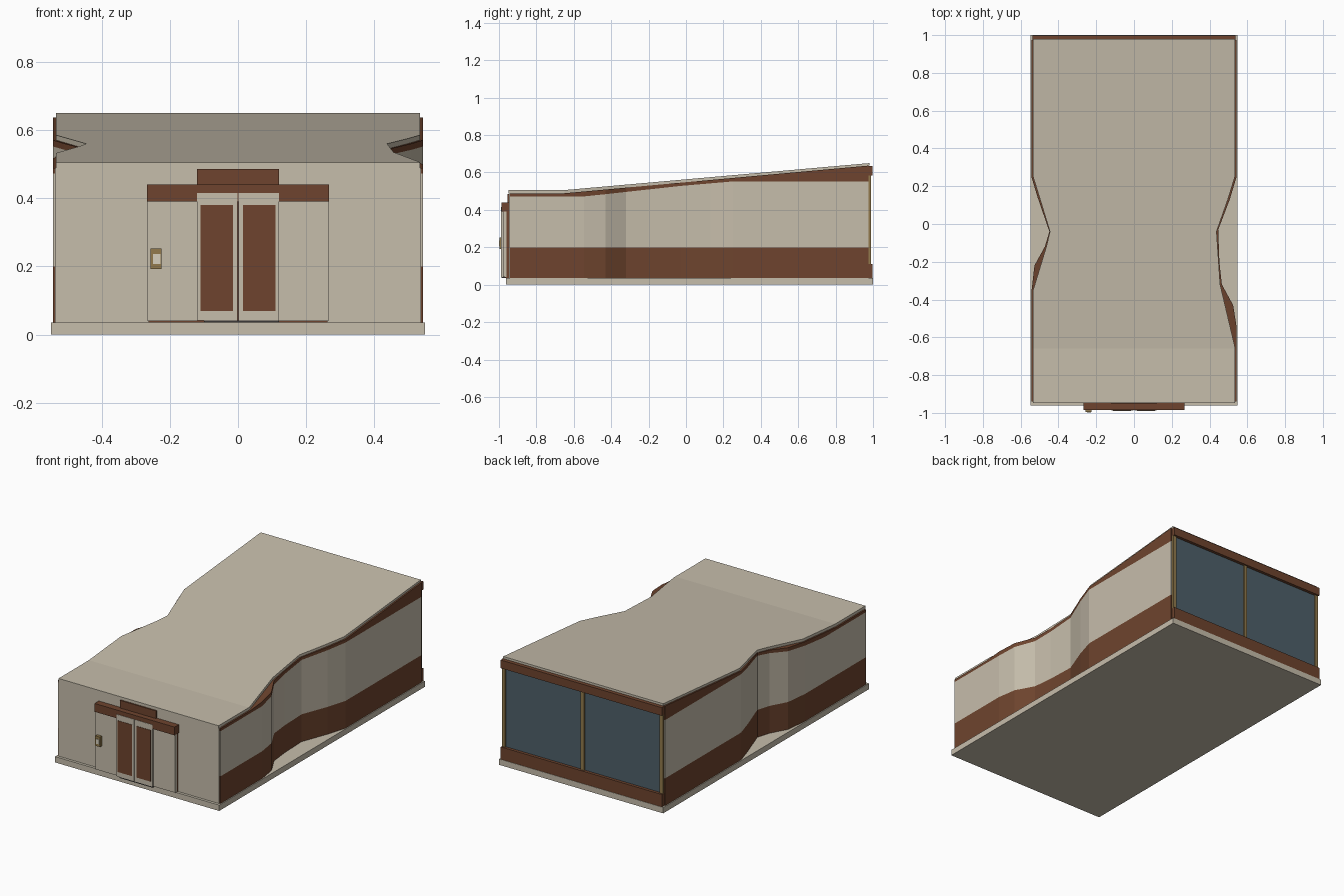
import bpy
import bmesh

if "Cube" in bpy.data.objects:
    bpy.data.objects.remove(bpy.data.objects["Cube"], do_unlink=True)


def material(name, rgb):
    lin = [((c / 255 + 0.055) / 1.055) ** 2.4 for c in rgb] + [1]
    m = bpy.data.materials.new(name)
    m.use_nodes = True
    m.diffuse_color = lin
    bsdf = next(n for n in m.node_tree.nodes if n.type == "BSDF_PRINCIPLED")
    bsdf.inputs["Base Color"].default_value = lin
    bsdf.inputs["Roughness"].default_value = 0.8
    return m


BEIGE = material("beige plaster", (198, 189, 171))
BROWN = material("brown cladding", (110, 68, 46))
GLASS = material("blue grey glass", (78, 96, 106))
TAN = material("tan metal", (146, 122, 76))
CREAM = material("cream screen", (215, 208, 190))
DARK = material("dark track", (60, 58, 56))


def finish(name, bm, mat):
    bmesh.ops.recalc_face_normals(bm, faces=bm.faces)
    mesh = bpy.data.meshes.new(name)
    bm.to_mesh(mesh)
    bm.free()
    mesh.materials.append(mat)
    ob = bpy.data.objects.new(name, mesh)
    bpy.context.collection.objects.link(ob)
    return ob


def box(name, x, y, z, mat):
    bm = bmesh.new()
    bmesh.ops.create_cube(bm, size=1)
    for v in bm.verts:
        v.co = [(a + b) / 2 + c * (b - a) for c, (a, b) in zip(v.co, (x, y, z))]
    return finish(name, bm, mat)


def along(points, y):
    """Linear interpolation of (y, value) points."""
    if y <= points[0][0]:
        return points[0][1]
    for (y0, a), (y1, b) in zip(points, points[1:]):
        if y <= y1:
            return a + (b - a) * (y - y0) / (y1 - y0)
    return points[-1][1]


def loft(name, left, right, low, high, y0, y1, mat):
    """Solid swept front to back whose sides, bottom and top vary with y."""
    ys = {y for pts in (left, right, low, high) for y, _ in pts if y0 < y < y1}
    bm = bmesh.new()
    rings = []
    for y in sorted(ys | {y0, y1}):
        a, b = along(right, y), along(left, y)
        lo, hi = along(low, y), along(high, y)
        rings.append([bm.verts.new(p) for p in
                      ((a, y, lo), (b, y, lo), (b, y, hi), (a, y, hi))])
    for r, s in zip(rings, rings[1:]):
        for i in range(4):
            j = (i + 1) % 4
            bm.faces.new((r[i], r[j], s[j], s[i]))
    bm.faces.new(rings[0])
    bm.faces.new(rings[-1])
    return finish(name, bm, mat)


# Pinched side outlines as (y, x)
wall_left = [(-.545, .543), (-.43, .525), (-.32, .465), (-.2, .452),
             (-.03, .446), (.13, .507), (.25, .543)]
wall_right = [(-.36, -.543), (-.22, -.527), (-.12, -.472), (-.04, -.448),
              (.14, -.51), (.25, -.543)]
roof_left = [(-.65, .534), (-.32, .456), (-.04, .437), (.13, .497), (.25, .534)]
roof_right = [(-.35, -.534), (-.12, -.464), (-.04, -.445), (.14, -.5), (.25, -.534)]

# Heights as (y, z)
plinth_top = [(0, .035)]
band_top = [(0, .2)]
trim_low = [(-.545, .472), (-.43, .484), (-.03, .528), (.25, .552)]
roof_low = [(-.66, .488), (.98, .637)]
roof_top = [(-.66, .505), (.98, .65)]

# Main shell
box("plinth", (-.548, .548), (-.962, 1), (0, .035), BEIGE)
loft("lower_cladding", wall_left, wall_right, plinth_top, band_top, -.94, .975, BROWN)
loft("side_walls", wall_left, wall_right, band_top, trim_low, -.94, .975, BEIGE)
loft("upper_trim", wall_left, wall_right, trim_low, roof_low, -.94, .975, BROWN)
loft("roof", roof_left, roof_right, roof_low, roof_top, -.948, .98, BEIGE)
box("front_wall", (-.536, .536), (-.946, -.93), (.035, .488), BEIGE)

# Glazed back
box("back_glass", (-.52, .52), (.97, .98), (.1, .59), GLASS)
box("back_sill_band", (-.538, .538), (.97, .998), (.035, .11), BROWN)
box("back_top_band", (-.538, .538), (.97, .998), (.585, .634), BROWN)
for name, x in (("right", -.526), ("middle", 0), ("left", .526)):
    box(name + "_window_post", (x - .011, x + .011), (.965, .988), (.11, .585), TAN)

# Entrance surround
box("entrance_core", (-.262, .262), (-.968, -.94), (.035, .4), BROWN)
box("entrance_lintel", (-.267, .267), (-.986, -.94), (.39, .44), BROWN)
box("transom_panel", (-.12, .12), (-.954, -.94), (.44, .486), BROWN)
box("door_track", (-.1, .12), (-.986, -.96), (.035, .042), DARK)
for name, s in (("left", 1), ("right", -1)):
    def span(a, b):
        return tuple(sorted((a * s, b * s)))
    box(name + "_entrance_panel", span(.12, .265), (-.978, -.96), (.04, .39), BEIGE)
    box(name + "_door", span(.002, .12), (-.988, -.96), (.042, .415), BEIGE)
    box(name + "_door_inset", span(.015, .11), (-.99, -.985), (.07, .38), BROWN)

# Wall terminal beside the door
box("terminal_case", (-.256, -.224), (-.996, -.975), (.192, .252), TAN)
box("terminal_screen", (-.249, -.227), (-.999, -.99), (.207, .236), CREAM)
